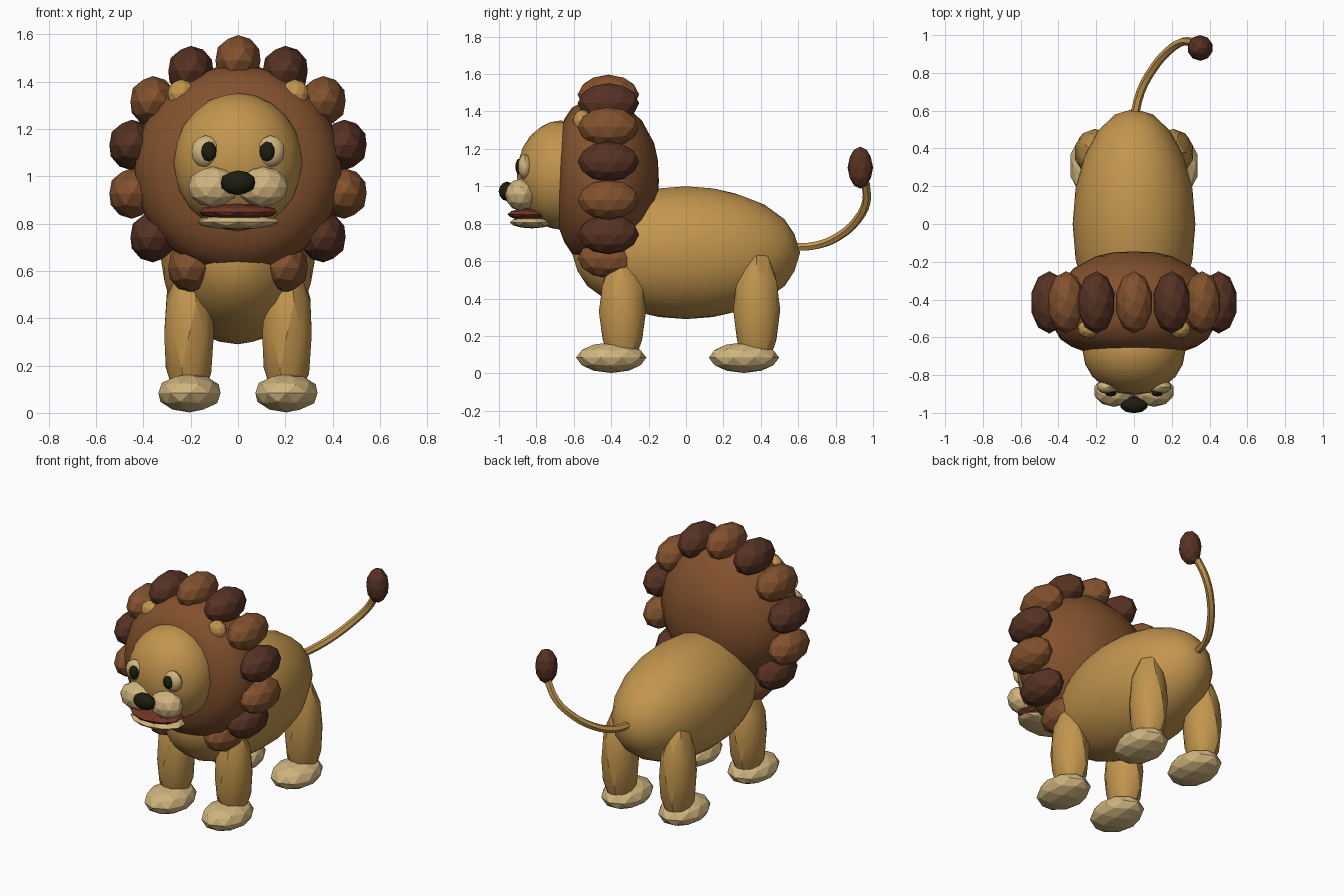
import bpy, bmesh, math
from mathutils import Matrix, Vector

cube = bpy.data.objects.get("Cube")
if cube:
    bpy.data.objects.remove(cube, do_unlink=True)


def material(name, rgb):
    m = bpy.data.materials.new(name)
    m.diffuse_color = (*rgb, 1)
    m.use_nodes = True
    m.node_tree.nodes["Principled BSDF"].inputs["Base Color"].default_value = (*rgb, 1)
    return m


GOLD = material("golden fur", (0.54, 0.30, 0.075))
BROWN = material("brown mane", (0.225, 0.083, 0.027))
DARK = material("dark brown mane", (0.095, 0.032, 0.017))
CREAM = material("cream", (0.63, 0.46, 0.21))
BLACK = material("near black", (0.012, 0.012, 0.005))
RED = material("mouth red", (0.17, 0.035, 0.02))


def smooth(ob, degrees):
    bpy.ops.object.select_all(action="DESELECT")
    ob.select_set(True)
    bpy.context.view_layer.objects.active = ob
    bpy.ops.object.shade_smooth_by_angle(angle=math.radians(degrees))


def add_object(name, bm, mat, angle=0):
    bmesh.ops.recalc_face_normals(bm, faces=bm.faces[:])
    me = bpy.data.meshes.new(name)
    bm.to_mesh(me)
    bm.free()
    me.materials.append(mat)
    ob = bpy.data.objects.new(name, me)
    bpy.context.collection.objects.link(ob)
    if angle:
        smooth(ob, angle)
    return ob


def blob(name, center, radii, mat, detail=2, angle=0):
    """Ellipsoid made from an icosphere."""
    bm = bmesh.new()
    bmesh.ops.create_icosphere(bm, subdivisions=detail, radius=1,
                               matrix=Matrix.Translation(center) @ Matrix.Diagonal((*radii, 1)))
    return add_object(name, bm, mat, angle)


def pair(name, center, radii, mat, detail=2, angle=0):
    """The same ellipsoid on both sides."""
    for side, s in (("left", 1), ("right", -1)):
        blob(f"{side}_{name}", (s * center[0], center[1], center[2]), radii, mat, detail, angle)


# Body and head
blob("body", (0, 0, 0.645), (0.325, 0.61, 0.355), GOLD, 3, 25)
blob("head", (0, -0.67, 1.06), (0.272, 0.235, 0.292), GOLD, 3, 30)

# Mane core, turned around the y axis: (radius, y)
MANE_Z = 1.03
profile = [(0, -0.145), (0.11, -0.15), (0.2, -0.17), (0.32, -0.235), (0.41, -0.33), (0.44, -0.42),
           (0.435, -0.53), (0.39, -0.61), (0.33, -0.65), (0.25, -0.68), (0, -0.685)]
bm = bmesh.new()
verts = [bm.verts.new((r, y, MANE_Z)) for r, y in profile]
edges = [bm.edges.new(p) for p in zip(verts, verts[1:])]
bmesh.ops.spin(bm, geom=verts + edges, cent=(0, 0, MANE_Z), axis=(0, 1, 0),
               angle=2 * math.pi, steps=28)
bmesh.ops.remove_doubles(bm, verts=bm.verts[:], dist=0.0005)
add_object("mane", bm, BROWN, 40)

# Ring of mane tufts in alternating colours
for i in range(14):
    a = 2 * math.pi * i / 14
    blob(f"mane_tuft_{i + 1}", (0.46 * math.sin(a), -0.415, MANE_Z + 0.46 * math.cos(a)),
         (0.1, 0.165, 0.107), DARK if i % 2 else BROWN)

# Ears just breaking through the mane
pair("ear", (0.24, -0.555, 1.35), (0.06, 0.05, 0.06), GOLD)

# Face
pair("eye", (0.137, -0.862, 1.105), (0.062, 0.038, 0.068), CREAM, 2, 30)
pair("pupil", (0.123, -0.893, 1.105), (0.033, 0.02, 0.043), BLACK, 2, 30)
pair("muzzle_cheek", (0.106, -0.885, 0.955), (0.108, 0.083, 0.086), CREAM)
blob("nose", (0, -0.957, 0.973), (0.076, 0.045, 0.052), BLACK, 2, 30)
blob("mouth", (0, -0.835, 0.85), (0.172, 0.12, 0.034), RED)
blob("lower_jaw", (0, -0.825, 0.807), (0.18, 0.118, 0.032), CREAM)

# Legs and feet
for name, leg_y, leg_z, leg_h, foot_y in (("front", -0.34, 0.33, 0.31, -0.4),
                                          ("hind", 0.378, 0.34, 0.33, 0.31)):
    pair(f"{name}_leg", (0.207, leg_y, leg_z), (0.11, 0.126, leg_h), GOLD, 2, 20)
    pair(f"{name}_foot", (0.205, foot_y, 0.084), (0.138, 0.188, 0.082), CREAM)

# Tail swept along a curve
path = [(0, 0.56, 0.675), (0.035, 0.7, 0.685), (0.1, 0.82, 0.735), (0.18, 0.915, 0.82),
        (0.26, 0.965, 0.92), (0.32, 0.96, 1.02)]
curve = bpy.data.curves.new("tail_path", "CURVE")
curve.dimensions = "3D"
curve.bevel_depth = 0.023
curve.bevel_resolution = 1
curve.resolution_u = 3
curve.use_fill_caps = True
spline = curve.splines.new("BEZIER")
spline.bezier_points.add(len(path) - 1)
for point, co in zip(spline.bezier_points, path):
    point.co = co
    point.handle_left_type = point.handle_right_type = "AUTO"
helper = bpy.data.objects.new("tail_path", curve)
bpy.context.collection.objects.link(helper)
bpy.context.view_layer.update()
bm = bmesh.new()
bm.from_mesh(helper.evaluated_get(bpy.context.evaluated_depsgraph_get()).to_mesh())
bpy.data.objects.remove(helper, do_unlink=True)
add_object("tail", bm, GOLD, 30)
blob("tail_tuft", (0.35, 0.932, 1.1), (0.068, 0.068, 0.112), DARK)
